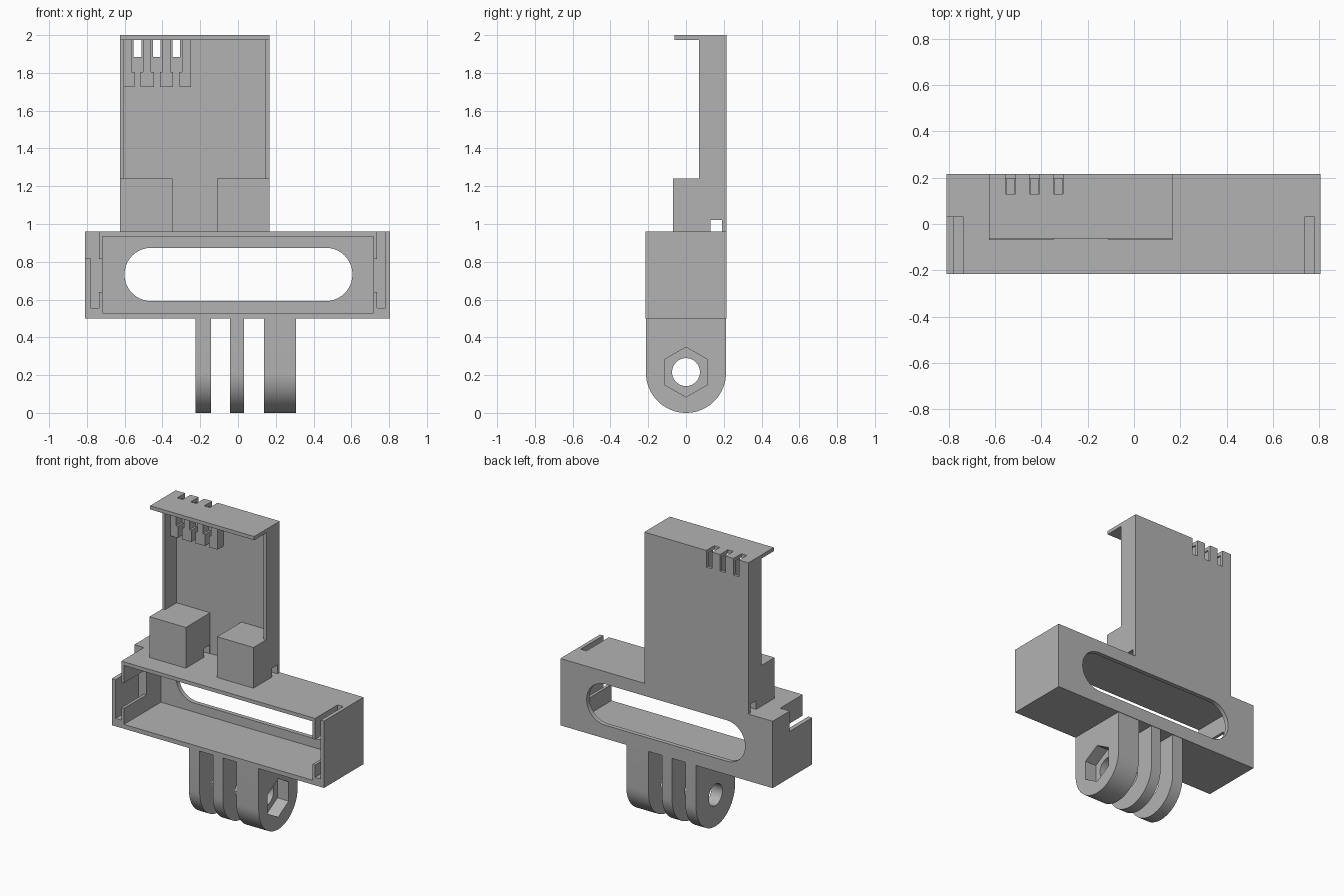
import bpy
import bmesh
from math import pi, cos, sin

if "Cube" in bpy.data.objects:
    bpy.data.objects.remove(bpy.data.objects["Cube"], do_unlink=True)

grey = bpy.data.materials.new("plain_grey")
grey.use_nodes = True
colour = (0.45, 0.45, 0.45, 1)
grey.diffuse_color = colour
grey.node_tree.nodes["Principled BSDF"].inputs["Base Color"].default_value = colour


def prism(name, points, axis, start, end):
    """Extrude a profile along x (points are y, z) or y (points are x, z)."""
    bm = bmesh.new()
    place = (lambda u, v: (start, u, v)) if axis == "x" else (lambda u, v: (u, start, v))
    face = bm.faces.new([bm.verts.new(place(u, v)) for u, v in points])
    new = bmesh.ops.extrude_face_region(bm, geom=[face])["geom"]
    depth = end - start
    move = (depth, 0, 0) if axis == "x" else (0, depth, 0)
    bmesh.ops.translate(bm, vec=move, verts=[g for g in new if isinstance(g, bmesh.types.BMVert)])
    bmesh.ops.recalc_face_normals(bm, faces=bm.faces)
    mesh = bpy.data.meshes.new(name)
    bm.to_mesh(mesh)
    bm.free()
    mesh.materials.append(grey)
    obj = bpy.data.objects.new(name, mesh)
    bpy.context.collection.objects.link(obj)
    return obj


def box(name, x, y, z):
    corners = [(x[0], z[0]), (x[1], z[0]), (x[1], z[1]), (x[0], z[1])]
    return prism(name, corners, "y", *y)


def arc(cu, cv, radius, a, b, steps):
    return [(cu + radius * cos(a + (b - a) * i / steps),
             cv + radius * sin(a + (b - a) * i / steps)) for i in range(steps + 1)]


def cut(obj, cutters):
    """Subtract every cutter, bake the result and remove the cutters."""
    for c in cutters:
        c.hide_render = True
        mod = obj.modifiers.new("cut", "BOOLEAN")
        mod.operation = "DIFFERENCE"
        mod.solver = "EXACT"
        mod.object = c
    graph = bpy.context.evaluated_depsgraph_get()
    mesh = bpy.data.meshes.new_from_object(obj.evaluated_get(graph))
    obj.modifiers.clear()
    obj.data = mesh
    for c in cutters:
        bpy.data.objects.remove(c, do_unlink=True)


# Housing: open-fronted tray with a long rounded window and side latch slots
housing = box("housing", (-0.81, 0.805), (-0.215, 0.215), (0.5, 0.96))
window = arc(0.465, 0.733, 0.141, -pi / 2, pi / 2, 20) + arc(-0.46, 0.733, 0.141, pi / 2, 3 * pi / 2, 20)
cutters = [
    box("cavity", (-0.717, 0.717), (-0.3, 0.185), (0.53, 0.935)),
    prism("window", window, "y", 0.1, 0.3),
    box("side_notch", (-0.9, -0.74), (-0.3, 0.03), (0.82, 1.1)),
]
for side in (-1, 1):
    slot = sorted((side * 0.737, side * 0.78))
    port = sorted((side * 0.7, side * 0.76))
    cutters.append(box("latch_slot", slot, (-0.3, 0.03), (0.555, 1.05)))
    cutters.append(box("latch_port", port, (-0.3, 0.03), (0.64, 0.815)))
cut(housing, cutters)

# Upright panel: side profile with lid and block steps, hollowed from the front
profile = [(0.215, 0.96), (0.215, 2), (-0.062, 2), (-0.062, 1.975),
           (0.07, 1.975), (0.07, 1.24), (-0.07, 1.24), (-0.07, 0.96)]
panel = prism("back_panel", profile, "x", -0.625, 0.167)
slot_centres = [-0.533 + 0.103 * i for i in range(3)]
cutters = [
    box("recess", (-0.604, 0.145), (-0.2, 0.195), (1.24, 1.975)),
    box("block_gap", (-0.348, -0.11), (-0.2, 0.195), (0.9, 1.3)),
    box("wire_tunnel", (-0.8, 0.4), (0.13, 0.19), (0.9, 1.02)),
]
for c in slot_centres:
    cutters.append(box("pin_slot", (c - 0.021, c + 0.021), (0.13, 0.3), (1.885, 2.1)))
cut(panel, cutters)

# Comb of contact guides under the lid
comb = box("contact_comb", (-0.604, -0.248), (0.13, 0.195), (1.725, 1.975))
cutters = []
for c in slot_centres:
    cutters.append(box("narrow_gap", (c - 0.016, c + 0.016), (0, 0.3), (1.6, 1.85)))
    cutters.append(box("wide_gap", (c - 0.03, c + 0.03), (0, 0.3), (1.805, 2.1)))
cut(comb, cutters)

# Mounting prongs with a pin hole, the thick one also holds a nut
radius = 0.212
outline = [(radius, 0.51), (-radius, 0.51)] + arc(0, radius, radius, pi, 2 * pi, 32)
prongs = []
for name, x0, x1 in (("right_prong", -0.225, -0.143),
                     ("middle_prong", -0.043, 0.033),
                     ("left_prong", 0.137, 0.306)):
    prong = prism(name, outline, "x", x0, x1)
    cutters = [prism("pin_hole", arc(0, 0.216, 0.074, 0, 2 * pi, 32)[:-1], "x", x0 - 0.1, x1 + 0.1)]
    if name == "left_prong":
        hexagon = arc(0, 0.216, 0.132, pi / 6, pi / 6 + 2 * pi, 6)[:-1]
        cutters.append(prism("nut_pocket", hexagon, "x", 0.22, 0.4))
    cut(prong, cutters)
    prongs.append(prong)

# Smooth the rounded parts, keeping corners sharp
bpy.ops.object.select_all(action="DESELECT")
for obj in prongs + [housing]:
    obj.select_set(True)
bpy.context.view_layer.objects.active = housing
bpy.ops.object.shade_smooth_by_angle(angle=pi / 6)
